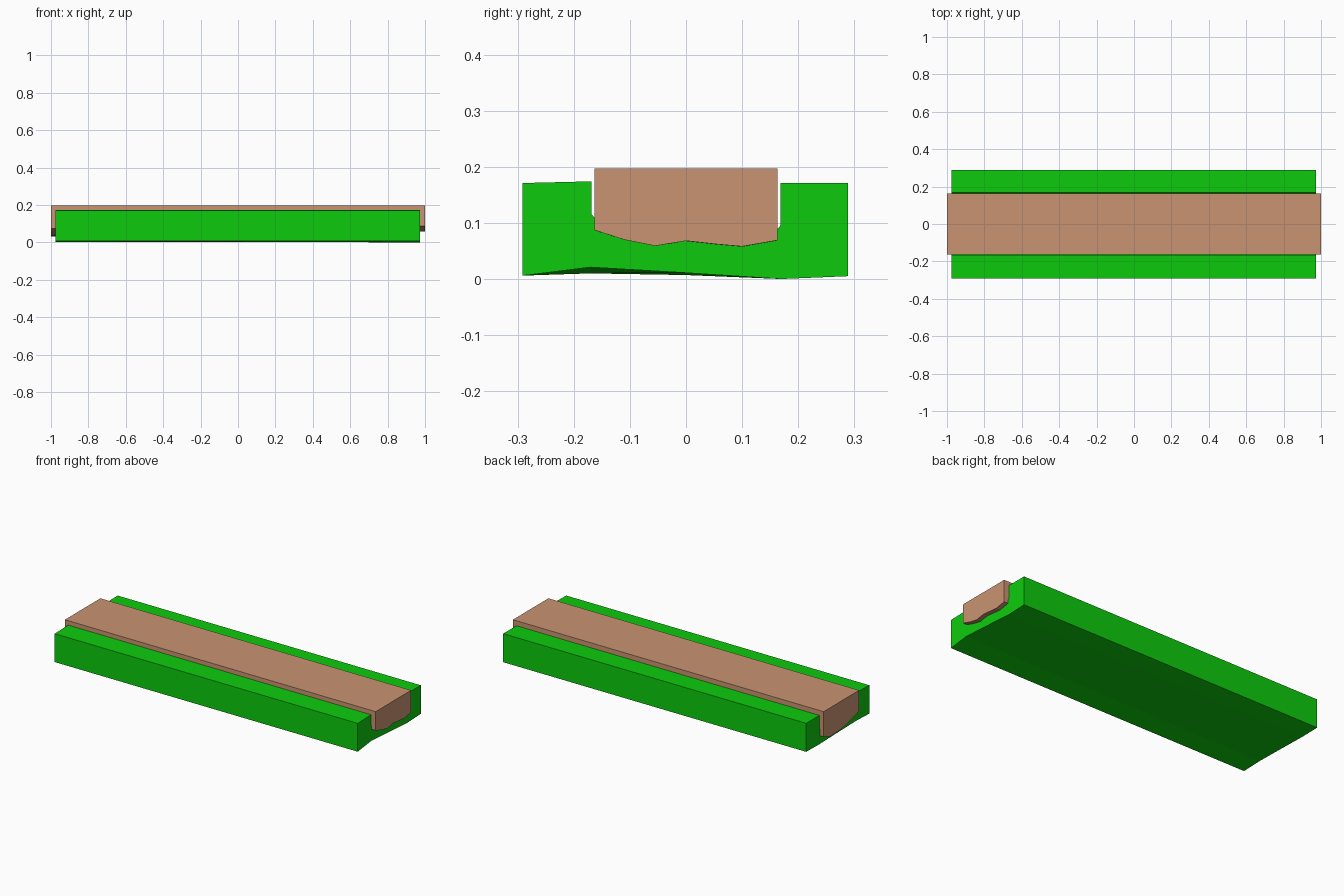
import bpy
import bmesh

cube = bpy.data.objects.get("Cube")
if cube:
    bpy.data.objects.remove(cube, do_unlink=True)


def material(name, colour):
    mat = bpy.data.materials.new(name)
    mat.use_nodes = True
    mat.diffuse_color = colour
    mat.node_tree.nodes["Principled BSDF"].inputs["Base Color"].default_value = colour
    return mat


def loft(name, x_left, x_right, left_profile, right_profile, mat):
    """Join two matching (y, z) end outlines into a closed solid."""
    bm = bmesh.new()
    a = [bm.verts.new((x_left, y, z)) for y, z in left_profile]
    b = [bm.verts.new((x_right, y, z)) for y, z in right_profile]
    bm.faces.new(a)
    bm.faces.new(b)
    for i in range(len(a)):
        j = (i + 1) % len(a)
        bm.faces.new((a[i], a[j], b[j], b[i]))
    bmesh.ops.recalc_face_normals(bm, faces=bm.faces)
    mesh = bpy.data.meshes.new(name)
    bm.to_mesh(mesh)
    bm.free()
    mesh.materials.append(mat)
    obj = bpy.data.objects.new(name, mesh)
    bpy.context.collection.objects.link(obj)
    return obj


green = material("grass green", (0.004, 0.60, 0.004, 1))
tan = material("dirt tan", (0.584, 0.296, 0.168, 1))

# Grass banks with a channel between them and an uneven underside
banks = [(0.289, 0.171), (0.168, 0.171), (0.168, 0.095), (0.155, 0.08),
         (0.06, 0.075), (-0.06, 0.075), (-0.155, 0.10), (-0.168, 0.115),
         (-0.168, 0.174), (-0.291, 0.171)]
base_left = [(-0.291, 0.006), (-0.17, 0.01), (0, 0.007), (0.17, 0.003), (0.289, 0.005)]
base_right = [(-0.291, 0.006), (-0.17, 0.021), (0, 0.011), (0.17, 0), (0.289, 0.005)]
loft("grass_banks", -0.976, 0.974, banks + base_left, banks + base_right, green)

# Dirt path: flat top, wavy bottom that is deeper at one end
path_y = [-0.163, -0.11, -0.055, 0, 0.055, 0.10, 0.163]
bottom_left = [0.075, 0.058, 0.045, 0.034, 0.031, 0.03, 0.05]
bottom_right = [0.087, 0.07, 0.059, 0.068, 0.062, 0.058, 0.069]
path_top = [(0.163, 0.197), (-0.163, 0.197)]
loft("dirt_path", -1, 1, path_top + list(zip(path_y, bottom_left)),
     path_top + list(zip(path_y, bottom_right)), tan)
